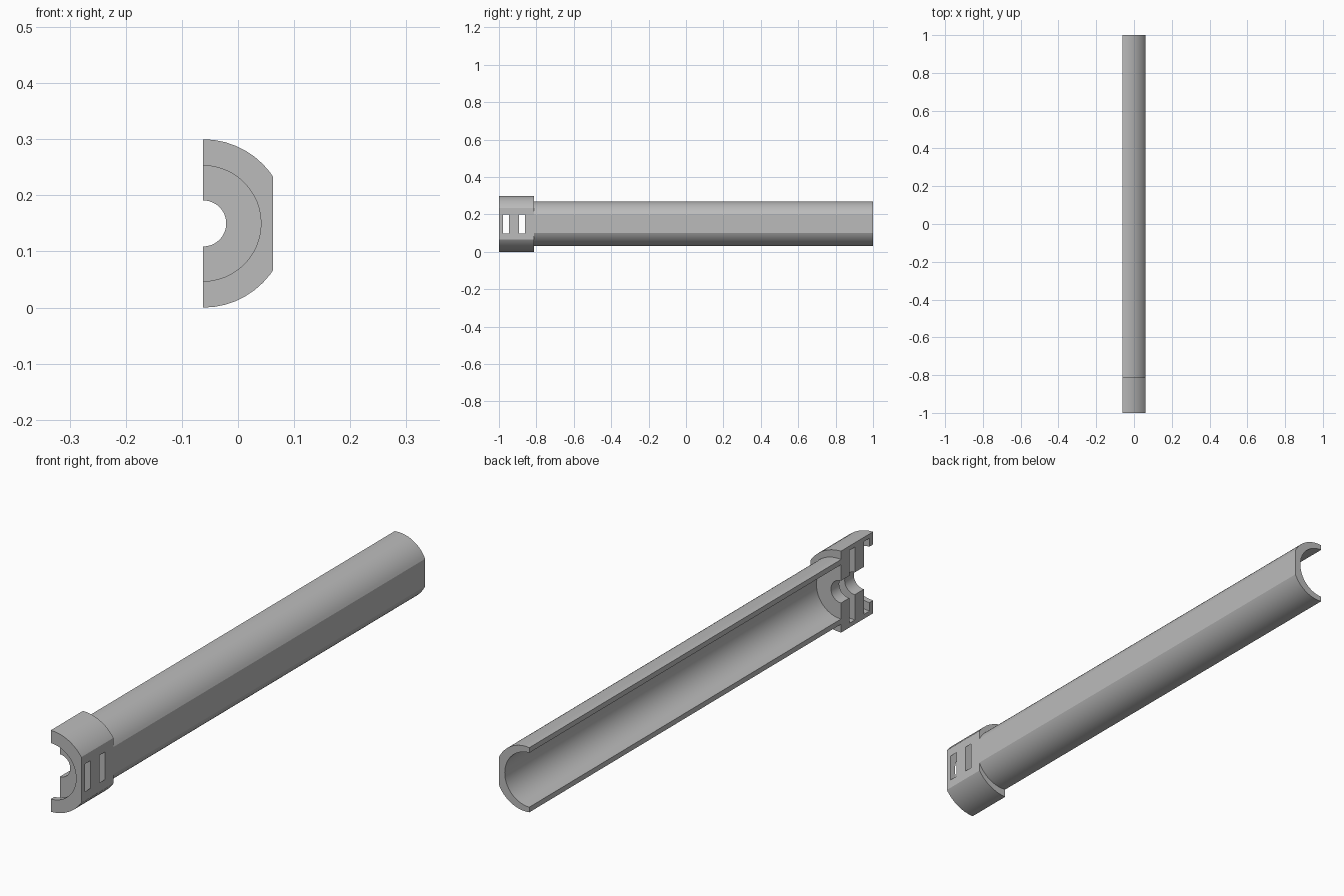
import bpy, bmesh
from math import sin, cos, pi, acos, radians

if "Cube" in bpy.data.objects:
    bpy.data.objects.remove(bpy.data.objects["Cube"], do_unlink=True)

CUT_X, FLAT_X, MID_Z = -0.062, 0.062, 0.15   # open side, flat side, axis height
SHOULDER = -0.813                            # where the collar meets the tube

grey = bpy.data.materials.new("plain_grey")
grey.use_nodes = True
grey.diffuse_color = (0.5, 0.5, 0.5, 1)
grey.node_tree.nodes["Principled BSDF"].inputs["Base Color"].default_value = (0.5, 0.5, 0.5, 1)


def finish(bm, name):
    bmesh.ops.recalc_face_normals(bm, faces=bm.faces)
    mesh = bpy.data.meshes.new(name)
    bm.to_mesh(mesh)
    bm.free()
    obj = bpy.data.objects.new(name, mesh)
    bpy.context.collection.objects.link(obj)
    mesh.materials.append(grey)
    return obj


def smooth(obj):
    bpy.ops.object.select_all(action='DESELECT')
    obj.select_set(True)
    bpy.context.view_layer.objects.active = obj
    bpy.ops.object.shade_smooth_by_angle(angle=radians(20))


def half_revolve(profile, steps, name):
    """Sweep a closed (radius, y) outline half a turn and cap both ends."""
    bm = bmesh.new()
    rings = []
    for k in range(steps + 1):
        a = pi * k / steps
        rings.append([bm.verts.new((CUT_X + r * sin(a), y, MID_Z + r * cos(a)))
                      for r, y in profile])
    n = len(profile)
    for a, b in zip(rings, rings[1:]):
        for i in range(n):
            j = (i + 1) % n
            bm.faces.new((a[i], a[j], b[j], b[i]))
    bm.faces.new(rings[0])
    bm.faces.new(rings[-1])
    return finish(bm, name)


# Collar: front lip, two wide strap channels and a narrow bore
LIP, CHANNEL, BORE, OUTER = 0.103, 0.134, 0.041, 0.15
collar = half_revolve([
    (OUTER, -1), (LIP, -1), (LIP, -0.979), (CHANNEL, -0.979), (CHANNEL, -0.946),
    (BORE, -0.946), (BORE, -0.893), (CHANNEL, -0.893), (CHANNEL, -0.861),
    (BORE, -0.861), (BORE, SHOULDER), (OUTER, SHOULDER)], 24, "collar")

# Trim the collar flat, which opens the two strap slots
bm = bmesh.new()
bmesh.ops.create_cube(bm, size=1)
for v in bm.verts:
    v.co.x += FLAT_X + 0.5
    v.co.y -= 0.9
    v.co.z += MID_Z
cutter = finish(bm, "flat_cutter")
cutter.hide_render = True
trim = collar.modifiers.new("trim", 'BOOLEAN')
trim.operation, trim.solver, trim.object = 'DIFFERENCE', 'EXACT', cutter
bpy.context.view_layer.objects.active = collar
collar.select_set(True)
bpy.ops.object.modifier_apply(modifier="trim")
bpy.data.objects.remove(cutter, do_unlink=True)
smooth(collar)

# Long half tube: outer arc with a flat side, and a round inner channel
R_OUT, R_IN, OUT_X = 0.12, 0.1, -0.047
STEPS = 16
start, end = acos((CUT_X - OUT_X) / R_OUT), acos((FLAT_X - OUT_X) / R_OUT)
upper = [(OUT_X + R_OUT * cos(a), R_OUT * sin(a))
         for a in (start + (end - start) * k / STEPS for k in range(STEPS + 1))]
outer = upper + [(x, -z) for x, z in reversed(upper)]
inner = [(CUT_X + R_IN * sin(pi * k / 32), -R_IN * cos(pi * k / 32)) for k in range(33)]
bm = bmesh.new()
face = bm.faces.new([bm.verts.new((x, SHOULDER, MID_Z + z)) for x, z in outer + inner])
ext = bmesh.ops.extrude_face_region(bm, geom=[face], use_keep_orig=True)
for v in ext["geom"]:
    if isinstance(v, bmesh.types.BMVert):
        v.co.y = 1
smooth(finish(bm, "half_tube"))
